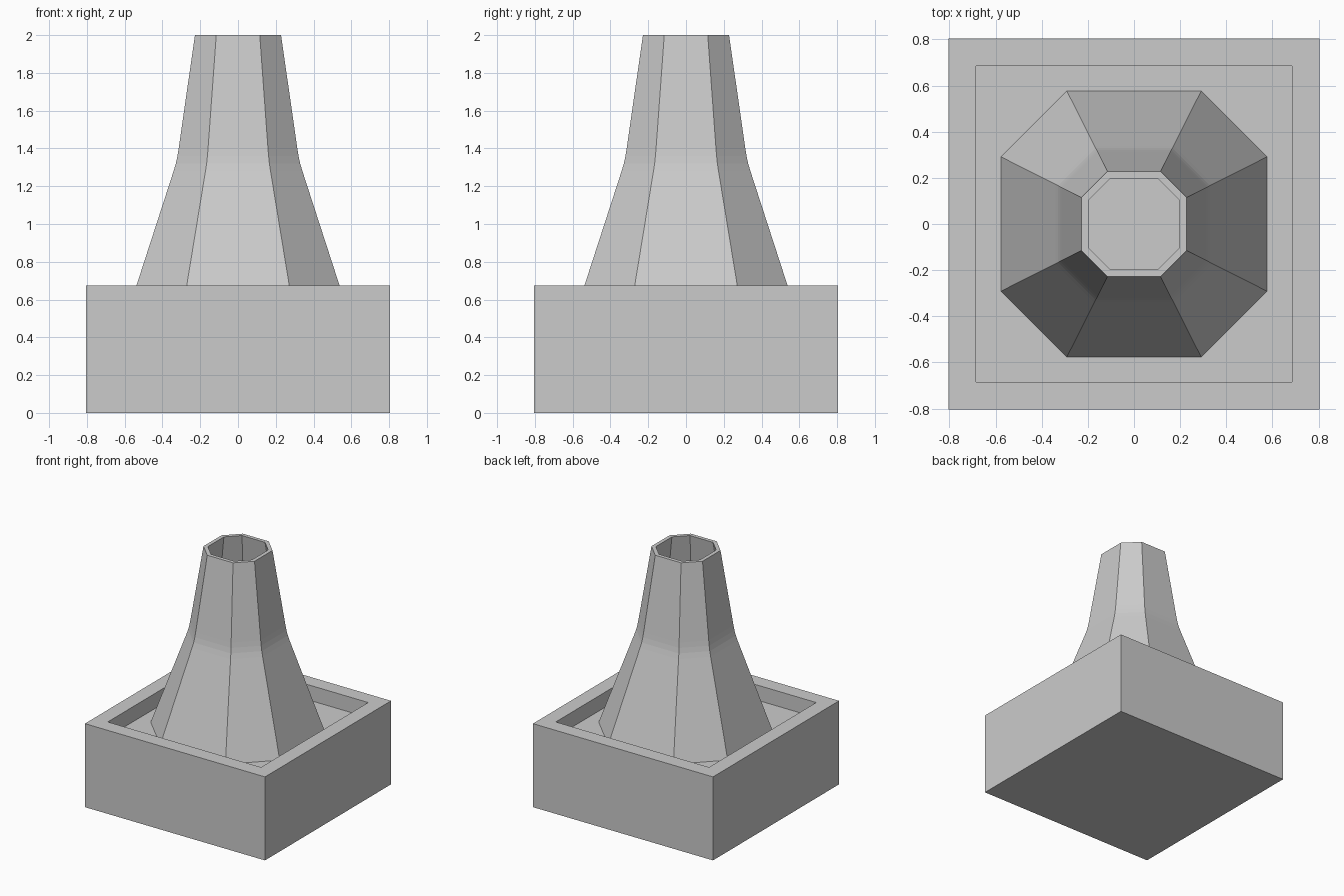
import bpy, bmesh

if "Cube" in bpy.data.objects:
    bpy.data.objects.remove(bpy.data.objects["Cube"])

FLOOR = 0.553


def loft(name, rings):
    """Skin a closed stack of rings (equal point counts), capping both ends if open."""
    bm = bmesh.new()
    loops = [[bm.verts.new(p) for p in ring] for ring in rings]
    return bm, loops


def bridge(bm, a, b):
    n = len(a)
    for i in range(n):
        j = (i + 1) % n
        bm.faces.new((a[i], a[j], b[j], b[i]))


def finish(bm, name):
    bmesh.ops.recalc_face_normals(bm, faces=bm.faces[:])
    mesh = bpy.data.meshes.new(name)
    bm.to_mesh(mesh)
    bm.free()
    obj = bpy.data.objects.new(name, mesh)
    bpy.context.collection.objects.link(obj)
    return obj


def square(r, z):
    return [(-r, -r, z), (r, -r, z), (r, r, z), (-r, r, z)]


def octagon(a, z, inset=0.0):
    # chamfered square: half side is about half the apothem; inset is wall thickness
    r = a - inset
    h = a * 1.505 - inset * 2 ** 0.5 - r
    return [(h, -r, z), (r, -h, z), (r, h, z), (h, r, z),
            (-h, r, z), (-r, h, z), (-r, -h, z), (-h, -r, z)]


# Square base block with a shallow recessed tray on top
bm, loops = loft("base", [square(0.805, 0), square(0.805, 0.675),
                          square(0.685, 0.675), square(0.685, FLOOR)])
for a, b in zip(loops, loops[1:]):
    bridge(bm, a, b)
bm.faces.new(loops[0])
bm.faces.new(loops[-1])
finish(bm, "base_tray")

# Hollow eight-sided chimney with a softened bend
profile = [(0.577, FLOOR), (0.341, 1.28), (0.329, 1.32),
           (0.3205, 1.36), (0.314, 1.40), (0.228, 2.0)]
outer = [octagon(a, z) for a, z in profile]
inner = [octagon(a, z, 0.03) for a, z in reversed(profile)]
bm, loops = loft("chimney", outer + inner)
for a, b in zip(loops, loops[1:] + loops[:1]):
    bridge(bm, a, b)
finish(bm, "chimney")
